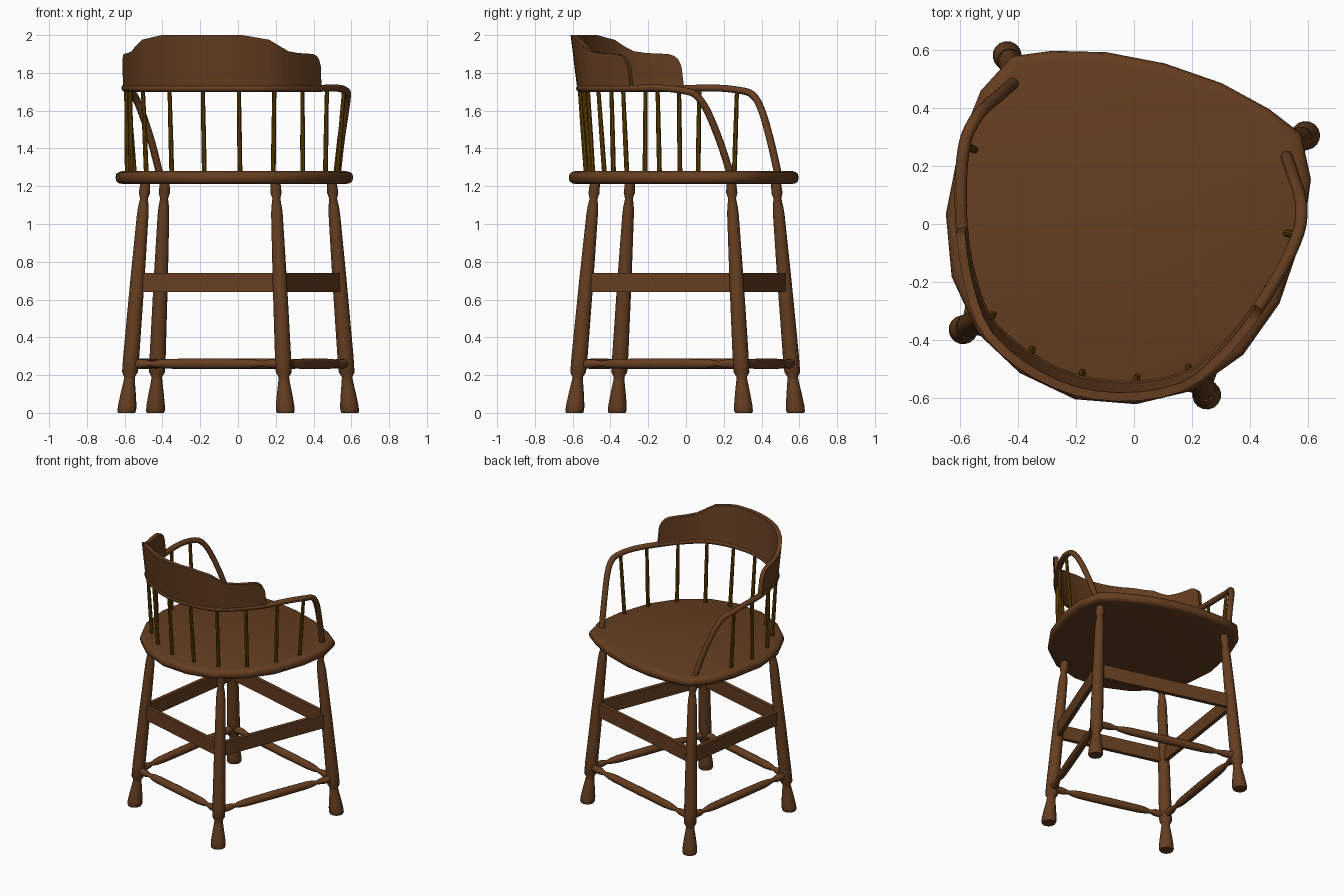
import bpy, bmesh, math
from mathutils import Matrix, Vector

if "Cube" in bpy.data.objects:
    bpy.data.objects.remove(bpy.data.objects["Cube"])

# The stool is symmetric in its own frame, then turned 15 degrees
PLACE = Matrix.Rotation(math.radians(-15), 4, 'Z') @ Matrix.Translation((-0.040, 0, 0))


def material(name, col):
    m = bpy.data.materials.new(name)
    m.diffuse_color = (*col, 1)
    m.use_nodes = True
    m.node_tree.nodes["Principled BSDF"].inputs["Base Color"].default_value = m.diffuse_color
    return m


WOOD = material("brown wood", (0.130, 0.048, 0.0145))
DARK = material("dark gold wood", (0.130, 0.056, 0.001))


def loft(name, rings, mat, angle=40):
    """Skin a list of closed rings and cap both ends."""
    bm = bmesh.new()
    vs = [[bm.verts.new(p) for p in r] for r in rings]
    n = len(vs[0])
    for a, b in zip(vs, vs[1:]):
        for i in range(n):
            bm.faces.new((a[i], a[(i + 1) % n], b[(i + 1) % n], b[i]))
    bm.faces.new(vs[0])
    bm.faces.new(vs[-1])
    bmesh.ops.recalc_face_normals(bm, faces=bm.faces)
    me = bpy.data.meshes.new(name)
    bm.to_mesh(me)
    bm.free()
    ob = bpy.data.objects.new(name, me)
    bpy.context.collection.objects.link(ob)
    ob.matrix_world = PLACE
    me.materials.append(mat)
    bpy.ops.object.select_all(action='DESELECT')
    ob.select_set(True)
    bpy.context.view_layer.objects.active = ob
    bpy.ops.object.shade_smooth_by_angle(angle=math.radians(angle))
    return ob


def turned(name, a, b, profile, mat, sides=14, upright=False):
    """Turned rod from a to b; profile is (fraction, radius)."""
    a, b = Vector(a), Vector(b)
    if upright:
        u, v = Vector((1, 0, 0)), Vector((0, 1, 0))
    else:
        d = (b - a).normalized()
        u = d.orthogonal().normalized()
        v = d.cross(u)
    ang = [math.tau * i / sides for i in range(sides)]
    return loft(name, [[a.lerp(b, t) + (u * math.cos(k) + v * math.sin(k)) * r for k in ang]
                       for t, r in profile], mat)


def smooth_path(pts, steps=5):
    """Catmull-Rom curve through the points."""
    p = [Vector(q) for q in pts]
    p = [2 * p[0] - p[1]] + p + [2 * p[-1] - p[-2]]
    out = []
    for i in range(1, len(p) - 2):
        a, b, c, d = p[i - 1:i + 3]
        for k in range(steps):
            t = k / steps
            out.append(0.5 * (2 * b + (c - a) * t + (2 * a - 5 * b + 4 * c - d) * t * t
                              + (3 * b - a - 3 * c + d) * t ** 3))
    return out + [p[-2]]


def mirrored(half):
    """Half path starting on the centre line -> full path."""
    return [(-p[0], *p[1:]) for p in reversed(half[1:])] + list(half)


# Seat slab with rounded edge
half = [(.207, -.598), (.383, -.503), (.52, -.338), (.595, -.135), (.612, .12),
        (.589, .307), (.515, .45), (.388, .503), (.206, .547)]
outline = [(0, -.636)] + half + [(0, .562)] + [(-x, y) for x, y in reversed(half)]
edge = [(1.212, .035), (1.216, .016), (1.227, .004), (1.246, 0), (1.265, .004), (1.275, .016), (1.28, .035)]
loft("seat", [[(x * (1 - i / .6), y * (1 - i / .6), z) for x, y in outline] for z, i in edge], WOOD)

# Turned legs
leg_profile = [(0, .045), (.01, .05), (.04, .049), (.1, .041), (.17, .03), (.19, .028), (.215, .042),
               (.3, .043), (.7, .038), (1.05, .031), (1.09, .028), (1.135, .021), (1.165, .030), (1.22, .026)]
leg_profile = [(z / 1.22, r) for z, r in leg_profile]
LEGS = [((.533, .448, 0), (.458, .360, 1.22), "front"), ((-.533, .448, 0), (-.458, .360, 1.22), "front"),
        ((-.435, -.505, 0), (-.357, -.414, 1.22), "back"), ((.435, -.505, 0), (.357, -.414, 1.22), "back")]
for foot, top, nm in LEGS:
    turned(nm + "_leg", foot, top, leg_profile, WOOD, 16, upright=True)


def leg_at(i, z):
    return Vector(LEGS[i % 4][0]).lerp(Vector(LEGS[i % 4][1]), z / 1.22)


# Lower turned stretchers and upper flat boards between the legs
half_bar = [(0, .026), (.09, .024), (.14, .014), (.19, .023), (.24, .027), (.5, .029)]
bar = half_bar + [(1 - t, r) for t, r in reversed(half_bar[:-1])]
for i in range(4):
    turned("lower_stretcher", leg_at(i, .26), leg_at(i + 1, .26), bar, WOOD, 12)
    a, b = leg_at(i, .69), leg_at(i + 1, .69)
    d = (b - a).normalized()
    n = Vector((-d.y, d.x, 0)) * .014
    up = Vector((0, 0, .05))
    loft("upper_board", [[p - n - up, p + n - up, p + n + up, p - n + up]
                         for p in (a - d * .018, b + d * .018)], WOOD)

# Bent arm rail
rail_back = [(0, -.572, 1.718), (.19, -.54, 1.718), (.36, -.455, 1.718), (.462, -.315, 1.718), (.53, -.165, 1.718)]
rail_arm = [(.577, 0, 1.72), (.595, .12, 1.708), (.585, .195, 1.685), (.562, .25, 1.61), (.522, .31, 1.45), (.487, .362, 1.27)]
path = smooth_path(mirrored(rail_back + rail_arm))
rings = []
for i, p in enumerate(path):
    d = (path[min(i + 1, len(path) - 1)] - path[max(i - 1, 0)]).normalized()
    out = Vector((p.x, p.y, 0)).normalized()
    u = (out - d * out.dot(d)).normalized()
    v = d.cross(u)
    rings.append([p + u * .021 * math.cos(k * math.tau / 10) + v * .019 * math.sin(k * math.tau / 10) for k in range(10)])
loft("arm_rail", rings, WOOD, 50)

# Curved backrest with stepped crest
crest = [(0, 2.0), (.22, 2.0), (.36, 1.975), (.42, 1.94), (.47, 1.915), (.54, 1.905),
         (.66, 1.9), (.69, 1.89), (.71, 1.87), (.722, 1.835)]


def crest_z(s):
    for (s0, z0), (s1, z1) in zip(crest, crest[1:]):
        if s <= s1:
            return z0 + (z1 - z0) * (s - s0) / (s1 - s0)
    return crest[-1][1]


pts = smooth_path(mirrored(rail_back), 8)
dist = [0]
for a, b in zip(pts, pts[1:]):
    dist.append(dist[-1] + (b - a).length)
total = dist[-1]
stops = sorted({round(sg * s / .722, 4) for s, _ in crest for sg in (-1, 1)} | {k / 10 for k in range(-9, 10)})
rings = []
for f in stops:
    s = (f + 1) / 2 * total
    j = max(1, next((k for k, dd in enumerate(dist) if dd >= s - 1e-6), len(dist) - 1))
    p = pts[j - 1].lerp(pts[j], (s - dist[j - 1]) / (dist[j] - dist[j - 1]))
    d = (pts[j] - pts[j - 1]).normalized()
    n = Vector((d.y, -d.x, 0)) * .015
    z = crest_z(abs(f) * .722)
    lean = Vector((0, -.036 * (z - 1.72) / .28, 0))
    lo, hi = Vector((p.x, p.y, 1.718)), Vector((p.x, p.y, z)) + lean
    rings.append([lo - n, lo + n, hi + n, hi - n])
loft("backrest", rings, WOOD, 35)

# Thin spindles from seat to rail
spindles = [((0, -.54), (0, -.57)), ((.187, -.508), (.19, -.542)), ((.348, -.428), (.36, -.452)),
            ((.47, -.282), (.472, -.293)), ((.543, -.09), (.55, -.085)), ((.556, .105), (.592, .11))]
for lo, hi in spindles:
    for sx in ((1, -1) if lo[0] else (1,)):
        turned("spindle", (lo[0] * sx, lo[1], 1.27), (hi[0] * sx, hi[1], 1.712),
               [(0, .013), (.4, .013), (1, .011)], DARK, 8)
